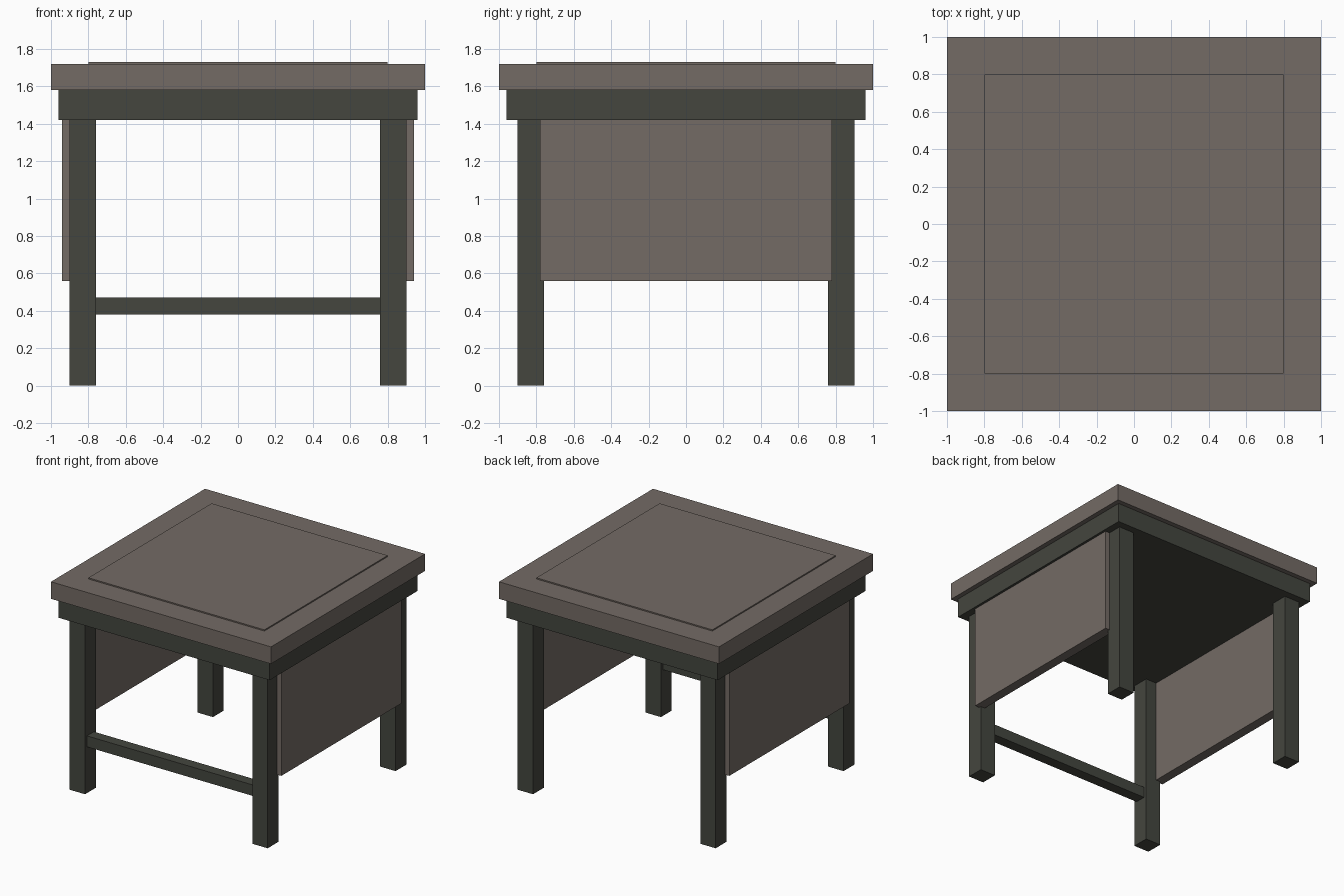
import bpy
import bmesh

default = bpy.data.objects.get("Cube")
if default:
    bpy.data.objects.remove(default, do_unlink=True)


def make_material(name, rgb):
    mat = bpy.data.materials.new(name)
    color = (*rgb, 1.0)
    mat.diffuse_color = color
    mat.use_nodes = True
    mat.node_tree.nodes["Principled BSDF"].inputs["Base Color"].default_value = color
    return mat


def box(name, low, high, mat):
    """Axis-aligned box between two corners, with its origin at its centre."""
    mesh = bpy.data.meshes.new(name)
    bm = bmesh.new()
    bmesh.ops.create_cube(bm, size=1.0)
    bmesh.ops.scale(bm, vec=[h - l for l, h in zip(low, high)], verts=bm.verts)
    bm.to_mesh(mesh)
    bm.free()
    mesh.materials.append(mat)
    obj = bpy.data.objects.new(name, mesh)
    obj.location = [(l + h) / 2 for l, h in zip(low, high)]
    bpy.context.collection.objects.link(obj)
    return obj


brown = make_material("warm grey brown", (0.174, 0.147, 0.130))
green = make_material("dark olive grey", (0.058, 0.061, 0.049))

LEG_OUT, LEG_IN = 0.90, 0.76
APRON_BOTTOM, APRON_TOP, TOP = 1.42, 1.58, 1.72

# Table top with a thin raised centre
box("table_top", (-1, -1, APRON_TOP), (1, 1, TOP), brown)
box("top_inlay", (-0.8, -0.8, TOP), (0.8, 0.8, TOP + 0.01), brown)

# Solid apron under the top
box("apron", (-0.96, -0.96, APRON_BOTTOM), (0.96, 0.96, APRON_TOP), green)

# Four square legs and two side panels
for side, sx in (("left", 1), ("right", -1)):
    for end, sy in (("front", -1), ("back", 1)):
        xs = sorted((sx * LEG_IN, sx * LEG_OUT))
        ys = sorted((sy * LEG_IN, sy * LEG_OUT))
        box(f"{end}_{side}_leg", (xs[0], ys[0], 0), (xs[1], ys[1], APRON_BOTTOM), green)
    xs = sorted((sx * 0.86, sx * 0.94))
    box(f"{side}_side_panel", (xs[0], -0.78, 0.56), (xs[1], 0.78, APRON_BOTTOM), brown)

# Stretcher between the front legs
box("front_stretcher", (-LEG_IN, -0.875, 0.38), (LEG_IN, -0.785, 0.47), green)
